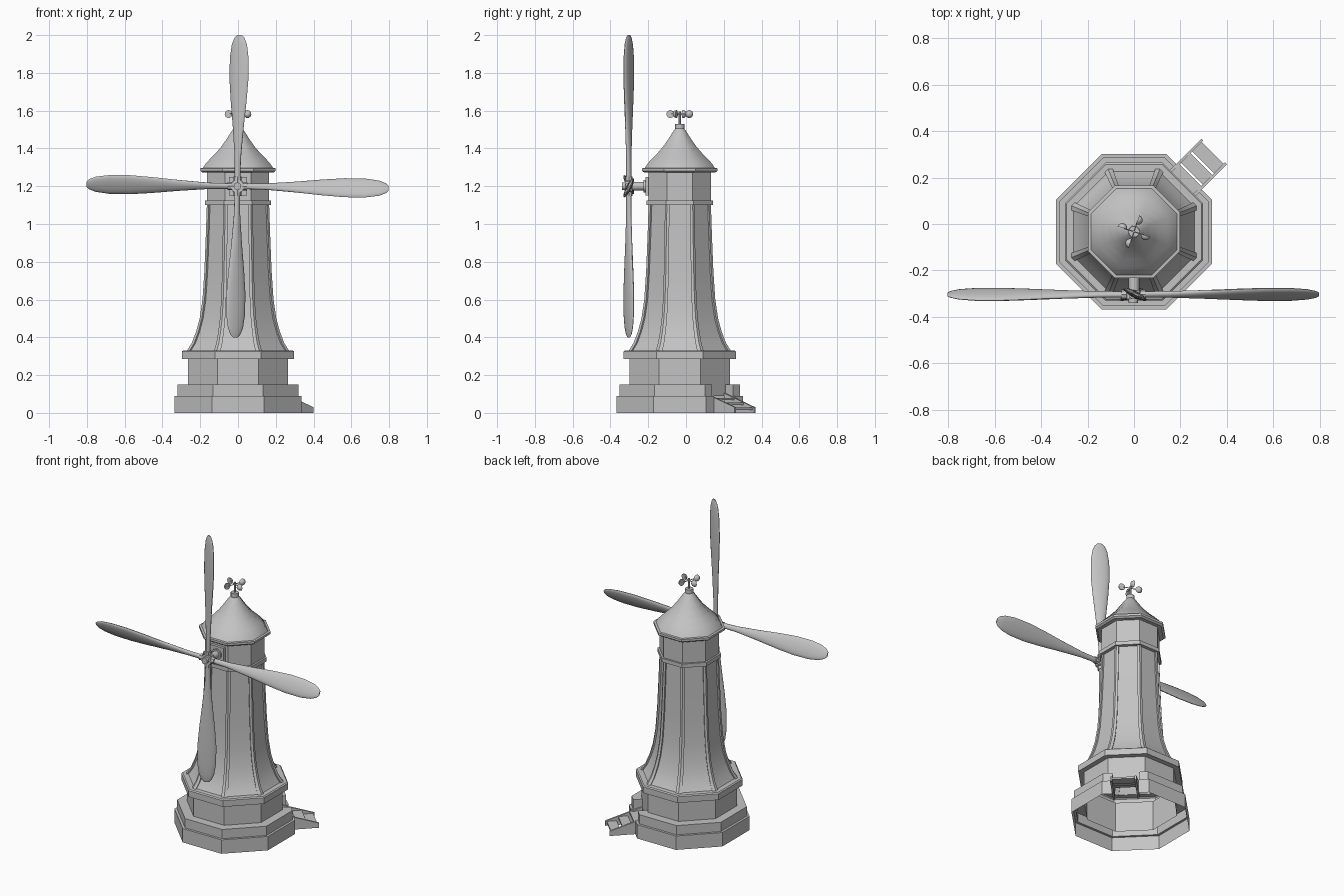
import bpy, bmesh, math
from mathutils import Matrix, Vector

if "Cube" in bpy.data.objects:
    bpy.data.objects.remove(bpy.data.objects["Cube"])

grey = bpy.data.materials.new("plain grey")
grey.use_nodes = True
grey.diffuse_color = (0.55, 0.55, 0.55, 1)
grey.node_tree.nodes["Principled BSDF"].inputs["Base Color"].default_value = (0.55, 0.55, 0.55, 1)

CY = -0.033                      # tower axis
AXIS = Matrix.Translation((0, CY, 0))
CORNER = 1 / math.cos(math.pi / 8)


def make(name, bm, matrix=AXIS, smooth=None):
    bmesh.ops.recalc_face_normals(bm, faces=bm.faces)
    bm.transform(matrix)
    mesh = bpy.data.meshes.new(name)
    bm.to_mesh(mesh)
    bm.free()
    mesh.materials.append(grey)
    obj = bpy.data.objects.new(name, mesh)
    bpy.context.collection.objects.link(obj)
    if smooth:
        bpy.ops.object.select_all(action='DESELECT')
        obj.select_set(True)
        bpy.context.view_layer.objects.active = obj
        bpy.ops.object.shade_smooth_by_angle(angle=math.radians(smooth))
    return obj


def loft(rings, closed=True, caps=(False, False)):
    """Skin a list of point rings; closed joins each ring end to start."""
    bm = bmesh.new()
    rows = [[bm.verts.new(p) for p in ring] for ring in rings]
    n = len(rows[0])
    for a, b in zip(rows, rows[1:]):
        for i in range(n if closed else n - 1):
            j = (i + 1) % n
            bm.faces.new((a[i], a[j], b[j], b[i]))
    if caps[0]:
        bm.faces.new(rows[0])
    if caps[1]:
        bm.faces.new(rows[-1])
    return bm


def corner(a, angle, z):
    r = a * CORNER
    return Vector((r * math.cos(angle), r * math.sin(angle), z))


def octagon(name, profile, caps=(False, False), smooth=None):
    """Eight-sided tower section from (face distance, height) pairs."""
    rings = [[corner(a, math.radians(22.5 + 45 * k), z) for k in range(8)] for a, z in profile]
    return make(name, loft(rings, caps=caps), smooth=smooth)


def cylinder(name, start, end, r, sides=16, r2=None):
    start, end = Vector(start), Vector(end)
    d = end - start
    bm = bmesh.new()
    bmesh.ops.create_cone(bm, cap_ends=True, segments=sides, radius1=r,
                          radius2=r if r2 is None else r2, depth=d.length)
    m = Matrix.Translation((start + end) / 2) @ d.to_track_quat('Z', 'Y').to_matrix().to_4x4()
    return make(name, bm, m, smooth=40)


def box(name, lo, hi, matrix=AXIS):
    bm = bmesh.new()
    bmesh.ops.create_cube(bm, size=1)
    lo, hi = Vector(lo), Vector(hi)
    m = Matrix.Translation((lo + hi) / 2) @ Matrix.Diagonal((*(hi - lo), 1))
    return make(name, bm, matrix @ m)


# Stepped plinth, an open shell with a gap for the stairs
STAIR = Matrix.Rotation(math.radians(45), 4, 'Z')
GAP = 0.078
rings = []
for a, z in [(0.335, 0), (0.335, 0.09), (0.32, 0.09), (0.32, 0.15), (0.265, 0.15)]:
    ring = [STAIR @ Vector((a, GAP, z))]
    ring += [corner(a, math.radians(67.5 + 45 * k), z) for k in range(8)]
    ring.append(STAIR @ Vector((a, -GAP, z)))
    rings.append(ring)
bm = loft(rings, closed=False)
for side in (GAP, -GAP):
    pts = [(0.335, 0), (0.335, 0.09), (0.32, 0.09), (0.32, 0.15), (0.265, 0.15), (0.265, 0)]
    bm.faces.new([bm.verts.new(STAIR @ Vector((a, side, z))) for a, z in pts])
bmesh.ops.remove_doubles(bm, verts=bm.verts, dist=1e-5)
make("plinth", bm)

# Lower wall and ledge
octagon("lower_wall", [(0.265, 0.09), (0.265, 0.285), (0.297, 0.285), (0.297, 0.325),
                       (0.29, 0.331), (0.255, 0.331)])

# Flared shaft with recessed panels between corner ribs
SHAFT = [(0.27, 0.33), (0.245, 0.37), (0.222, 0.43), (0.203, 0.5), (0.188, 0.6),
         (0.178, 0.75), (0.17, 0.95), (0.165, 1.1)]
octagon("shaft", [(a - 0.01, z) for a, z in SHAFT], smooth=20)
for k in range(8):
    ang = math.radians(22.5 + 45 * k)
    rings = []
    for a, z in SHAFT:
        w = 0.014 + 0.06 * (a - 0.165)
        c = corner(a, ang, z)
        ring = []
        for sgn in (1, -1):
            normal_ang = ang + sgn * math.pi / 8
            along = Vector((-math.sin(normal_ang), math.cos(normal_ang), 0)) * sgn
            inward = Vector((math.cos(normal_ang), math.sin(normal_ang), 0)) * -0.016
            pair = [c + along * w + inward, c + along * w]
            ring += pair if sgn == 1 else [c] + pair[::-1]
        rings.append(ring)
    make(f"corner_rib_{k + 1}", loft(rings, caps=(True, True)), smooth=20)

# Collar, cap wall and bell roof
octagon("collar", [(0.155, 1.1), (0.176, 1.1), (0.176, 1.125), (0.165, 1.125)])
octagon("cap_wall", [(0.165, 1.12), (0.165, 1.28)])
octagon("eave", [(0.163, 1.272), (0.188, 1.272), (0.199, 1.281), (0.199, 1.295), (0.182, 1.297)])
octagon("roof", [(0.186, 1.296), (0.172, 1.318), (0.148, 1.345), (0.118, 1.375), (0.088, 1.41),
                 (0.06, 1.45), (0.038, 1.485), (0.024, 1.505)], caps=(False, True), smooth=50)
cylinder("finial", (0, CY, 1.495), (0, CY, 1.53), 0.024, 12)

# Wind gauge with four cups
cylinder("gauge_pole", (0, CY, 1.52), (0, CY, 1.595), 0.006, 8)
for k in range(4):
    ang = math.radians(-18 + 90 * k)
    out = Vector((math.cos(ang), math.sin(ang), 0))
    top = Vector((0, CY, 1.582))
    cylinder(f"gauge_arm_{k + 1}", top, top + out * 0.045, 0.003, 6)
    bm = bmesh.new()
    bmesh.ops.create_uvsphere(bm, u_segments=12, v_segments=8, radius=0.021)
    bmesh.ops.bisect_plane(bm, geom=bm.verts[:] + bm.edges[:] + bm.faces[:],
                           plane_co=(0, 0, 0), plane_no=(0, 1, 0), clear_outer=True)
    bmesh.ops.holes_fill(bm, edges=[e for e in bm.edges if e.is_boundary])
    make(f"gauge_cup_{k + 1}", bm, Matrix.Translation(top + out * 0.053)
         @ Matrix.Rotation(ang, 4, 'Z'), smooth=50)

# Wall plate, axle and hub
HUB = Vector((-0.003, -0.303, 1.2))
box("wall_plate", (-0.048, -0.215, 1.152), (0.048, -0.19, 1.248), Matrix.Identity(4))
cylinder("axle_flange", (0, -0.225, 1.2), (0, -0.21, 1.2), 0.033)
cylinder("axle", (0, -0.3, 1.2), (0, -0.2, 1.2), 0.023)
cylinder("hub", HUB + Vector((0, -0.02, 0)), HUB + Vector((0, 0.02, 0)), 0.037, 8)
cylinder("hub_nose", HUB + Vector((0, -0.036, 0)), HUB + Vector((0, -0.015, 0)), 0.02, 12)

# Four pitched blades with root sockets: (distance, chord, thickness)
STATIONS = [(0.03, 0.03, 0.026), (0.15, 0.035, 0.026), (0.3, 0.062, 0.027), (0.45, 0.094, 0.028),
            (0.57, 0.113, 0.028), (0.68, 0.111, 0.025), (0.75, 0.09, 0.02), (0.785, 0.06, 0.014),
            (0.8, 0.03, 0.007)]
for k in range(4):
    spin = Matrix.Rotation(math.radians(0.8 + 90 * k), 4, 'Y')
    rings = [[(c / 2 * math.cos(t * math.pi / 8), d / 2 * math.sin(t * math.pi / 8), s)
              for t in range(16)] for s, c, d in STATIONS]
    make(f"blade_{k + 1}", loft(rings, caps=(True, True)),
         Matrix.Translation(HUB) @ spin @ Matrix.Rotation(math.radians(-27), 4, 'Z'), smooth=50)
    radial = spin.to_3x3() @ Vector((0, 0, 1))
    cylinder(f"blade_socket_{k + 1}", HUB + radial * 0.02, HUB + radial * 0.052, 0.021, 8)

# Stairs: two sloped side boards and three treads
PLACE = AXIS @ STAIR
for name, t in (("left", GAP - 0.012), ("right", -GAP)):
    side = [(0.266, 0), (0.488, 0), (0.488, 0.03), (0.266, 0.104)]
    rings = [[(r, t + dt, z) for r, z in side] for dt in (0, 0.012)]
    make(f"stair_side_{name}", loft(rings, caps=(True, True)), PLACE)
for k in range(3):
    r, z = 0.285 + 0.068 * k, 0.08 - 0.026 * k
    box(f"stair_tread_{k + 1}", (r, -GAP + 0.01, z - 0.012), (r + 0.058, GAP - 0.01, z), PLACE)
